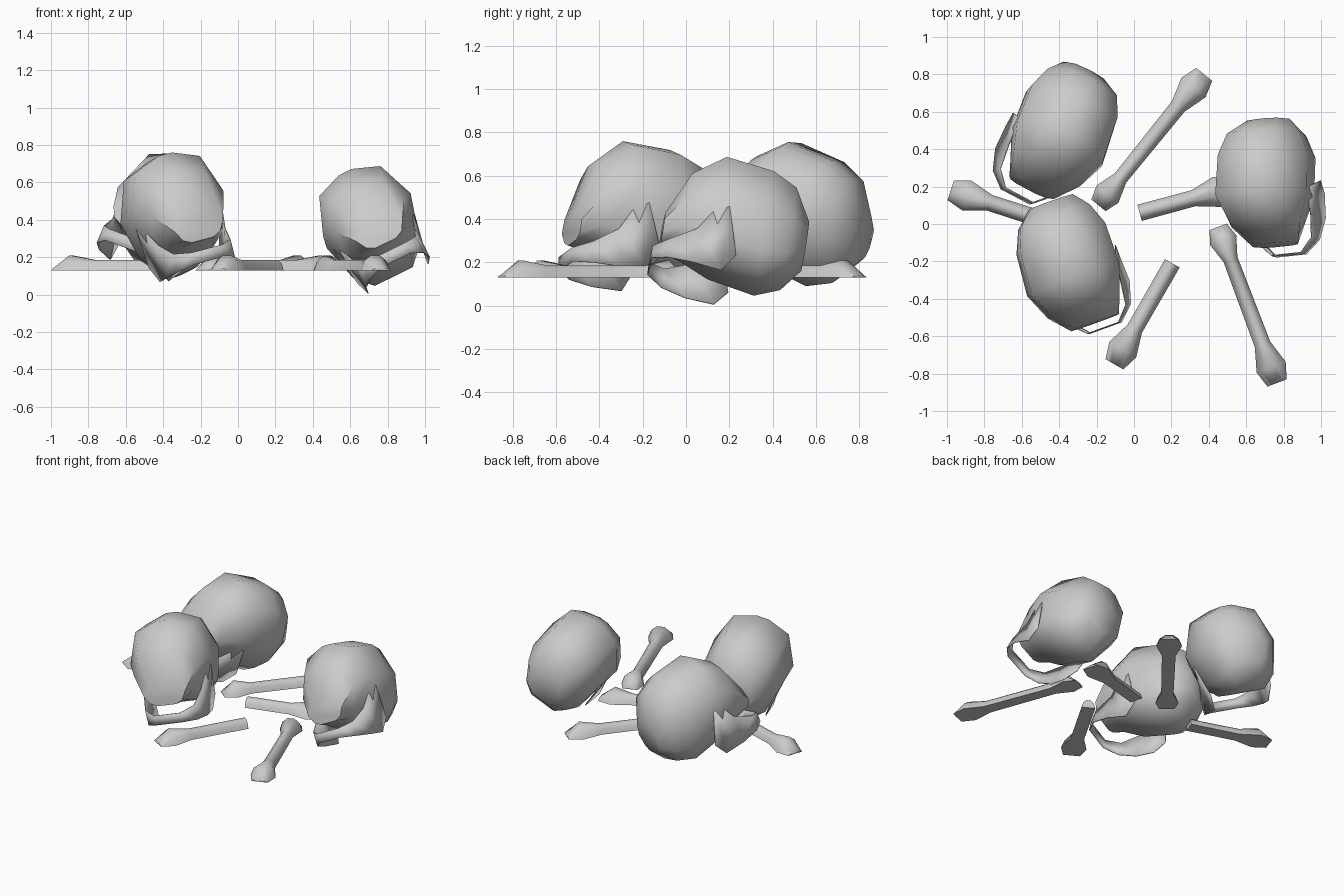
import bpy
import bmesh
from math import radians, atan2
from mathutils import Vector

cube = bpy.data.objects.get("Cube")
if cube:
    bpy.data.objects.remove(cube, do_unlink=True)

bone_grey = bpy.data.materials.new("bone grey")
bone_grey.use_nodes = True
bone_grey.diffuse_color = (0.6, 0.6, 0.6, 1)
bone_grey.node_tree.nodes["Principled BSDF"].inputs["Base Color"].default_value = (0.6, 0.6, 0.6, 1)


def finish(name, bm, angle):
    """Turn a bmesh into a smooth-shaded object."""
    bmesh.ops.recalc_face_normals(bm, faces=bm.faces)
    mesh = bpy.data.meshes.new(name)
    bm.to_mesh(mesh)
    bm.free()
    mesh.materials.append(bone_grey)
    obj = bpy.data.objects.new(name, mesh)
    bpy.context.collection.objects.link(obj)
    bpy.ops.object.select_all(action='DESELECT')
    obj.select_set(True)
    bpy.context.view_layer.objects.active = obj
    bpy.ops.object.shade_smooth_by_angle(angle=radians(angle))
    return obj


def loft(name, rings, angle):
    """Skin a row of closed rings and cap both ends."""
    bm = bmesh.new()
    loops = [[bm.verts.new(p) for p in ring] for ring in rings]
    for a, b in zip(loops, loops[1:]):
        for i in range(len(a)):
            j = (i + 1) % len(a)
            bm.faces.new((a[i], a[j], b[j], b[i]))
    bm.faces.new(loops[0])
    bm.faces.new(loops[-1])
    return finish(name, bm, angle)


# Cranium: rounded sections from back to face (y, half width, top, bottom)
HALF_SECTION = [(.15, 1), (.7, .8), (1, .05), (.78, -.7), (.45, -1)]
SECTION = HALF_SECTION + [(-u, v) for u, v in reversed(HALF_SECTION)]
CRANIUM = [(.335, .13, .06, -.15), (.25, .21, .23, -.25), (.13, .26, .29, -.29),
           (-.10, .27, .32, -.24), (-.25, .21, .21, -.18), (-.35, .14, -.02, -.165)]


def cranium(name):
    rings = []
    for y, w, top, bottom in CRANIUM:
        mid, half = (top + bottom) / 2, (top - bottom) / 2
        rings.append([(w * u, y, mid + half * v) for u, v in SECTION])
    return loft(name, rings, 50)


# Jaw: thin band from chin to jaw corner (x, y, top, bottom), then a broad spiked branch
JAW = [(.09, -.385, -.215, -.28), (.165, -.31, -.2, -.30), (.195, -.19, -.14, -.32)]


def jaw(name):
    bm = bmesh.new()
    chin = []
    for side in (-1, 1):
        band = [(bm.verts.new((side * x, y, t)), bm.verts.new((side * x, y, b))) for x, y, t, b in JAW]
        for (t0, b0), (t1, b1) in zip(band, band[1:]):
            bm.faces.new((t0, t1, b1, b0))
        corner = bm.verts.new((side * .185, -.05, -.335))
        heel = bm.verts.new((side * .205, .01, -.25))
        tip = bm.verts.new((side * .255, -.07, .03))
        top, bottom = band[-1]
        bm.faces.new((top, tip, corner, bottom))
        bm.faces.new((tip, heel, corner))
        chin.append(band[0])
    (t0, b0), (t1, b1) = chin
    bm.faces.new((t0, t1, b1, b0))
    obj = finish(name, bm, 50)
    shell = obj.modifiers.new("thickness", 'SOLIDIFY')
    shell.thickness = .006
    shell.offset = 0
    return obj


# Skulls: name, position, (pitch, roll, yaw), size
SKULLS = [("back", (-.38, .515, .425), (-15, 18, -28), 1),
          ("front", (-.345, -.2, .435), (-3, -14, 20), 1),
          ("side", (.71, .235, .365), (-10, -26, 6), .97)]
for label, place, turn, size in SKULLS:
    for build, part in ((cranium, "cranium"), (jaw, "jaw")):
        obj = build(f"{label}_skull_{part}")
        obj.location = place
        obj.rotation_euler = [radians(a) for a in turn]
        obj.scale = (size,) * 3

# Bones: flat underneath, rounded on top, with a knob at one or both ends
HALF_ROUND = [(-1, 0), (-.75, .65), (-.3, 1), (.3, 1), (.75, .65), (1, 0)]
KNOB = [(0, .055, .012), (.09, .083, .08), (.22, .044, .056)]


def bone(name, start, end, both_knobs):
    start, end = Vector(start), Vector(end)
    span = end - start
    length = span.length
    stations = list(KNOB)
    if both_knobs:
        stations += [(length - d * .85, w * .9, h) for d, w, h in reversed(KNOB)]
    else:
        stations.append((length, .045, .055))
    rings = [[(d, w * u, h * v) for u, v in HALF_ROUND] for d, w, h in stations]
    obj = loft(name, rings, 55)
    obj.location = (start.x, start.y, .13)
    obj.rotation_euler.z = atan2(span.y, span.x)


bone("back_long_bone", (.375, .80), (-.19, .10), True)
bone("front_long_bone", (.765, -.85), (.45, -.015), True)
bone("left_short_bone", (-.98, .18), (-.45, .01), False)
bone("middle_short_bone", (.53, .195), (.03, .06), False)
bone("front_short_bone", (-.105, -.75), (.205, -.21), False)
